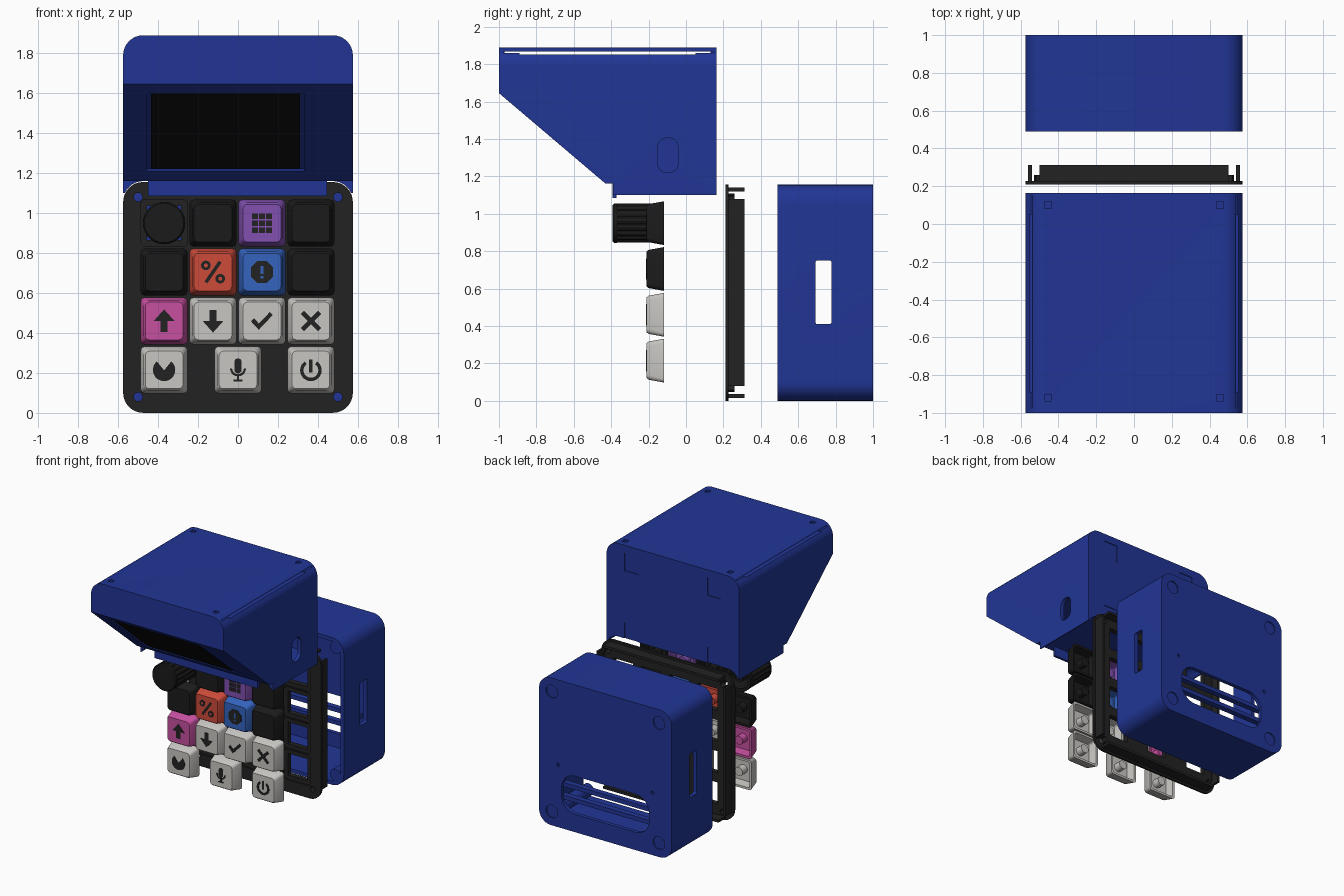
import bpy, bmesh, math
from mathutils import Matrix
from math import cos, sin, radians

if "Cube" in bpy.data.objects:
    bpy.data.objects.remove(bpy.data.objects["Cube"])


def material(name, r, g, b):
    m = bpy.data.materials.new(name)
    m.use_nodes = True
    m.diffuse_color = (r, g, b, 1)
    m.node_tree.nodes["Principled BSDF"].inputs["Base Color"].default_value = (r, g, b, 1)
    return m


BLUE = material("case blue", .015, .036, .30)
PANEL = material("panel black", .016, .016, .016)
SCREEN = material("screen black", .005, .005, .005)
DARK = material("key black", .011, .011, .011)
PURPLE = material("key purple", .22, .08, .43)
RED = material("key red", .61, .07, .042)
AZURE = material("key azure", .034, .127, .515)
PINK = material("key pink", .565, .08, .352)
WHITE = material("key white", .578, .564, .539)


# ---------- helpers ----------
def arc(cx, cz, r, a0, a1, n=8):
    angles = [radians(a0 + (a1 - a0) * i / n) for i in range(n + 1)]
    return [(cx + r * cos(a), cz + r * sin(a)) for a in angles]


def circle(cx, cz, r, n=24):
    return arc(cx, cz, r, 0, 360 - 360 / n, n - 1)


def rounded(cx, cz, w, h, r, n=8):
    x, z = w / 2 - r, h / 2 - r
    return (arc(cx + x, cz + z, r, 0, 90, n) + arc(cx - x, cz + z, r, 90, 180, n)
            + arc(cx - x, cz - z, r, 180, 270, n) + arc(cx + x, cz - z, r, 270, 360, n))


def bar_shape(x0, z0, x1, z1, w):
    d = math.hypot(x1 - x0, z1 - z0)
    nx, nz = -(z1 - z0) / d * w / 2, (x1 - x0) / d * w / 2
    return [(x0 + nx, z0 + nz), (x1 + nx, z1 + nz), (x1 - nx, z1 - nz), (x0 - nx, z0 - nz)]


def loft(name, loops, mat=None, axis="y"):
    """Skin a list of (outline, depth) loops and cap both ends."""
    bm = bmesh.new()
    rings = []
    for pts, d in loops:
        rings.append([bm.verts.new((u, d, v) if axis == "y" else (d, u, v)) for u, v in pts])
    for a, b in zip(rings, rings[1:]):
        for i in range(len(a)):
            j = (i + 1) % len(a)
            bm.faces.new((a[i], a[j], b[j], b[i]))
    bm.faces.new(rings[0])
    bm.faces.new(rings[-1])
    bmesh.ops.recalc_face_normals(bm, faces=bm.faces)
    mesh = bpy.data.meshes.new(name)
    bm.to_mesh(mesh)
    bm.free()
    ob = bpy.data.objects.new(name, mesh)
    bpy.context.collection.objects.link(ob)
    if mat:
        mesh.materials.append(mat)
    return ob


def prism(name, pts, d0, d1, mat=None, axis="y"):
    return loft(name, [(pts, d0), (pts, d1)], mat, axis)


def box(name, x0, x1, y0, y1, z0, z1, mat=None):
    return prism(name, [(x0, z0), (x1, z0), (x1, z1), (x0, z1)], y0, y1, mat)


def cut(target, *cutters):
    for c in cutters:
        c.hide_render = True
        mod = target.modifiers.new("cut", "BOOLEAN")
        mod.operation, mod.solver, mod.object = "DIFFERENCE", "EXACT", c
        bpy.context.view_layer.objects.active = target
        bpy.ops.object.modifier_apply(modifier=mod.name)
        bpy.data.objects.remove(c)


CORNERS = [(sx * .5, z) for sx in (-1, 1) for z in (.08, 1.08)]

# ---------- display hood ----------
outline = (arc(.475, 1.79, .1, 0, 90) + arc(-.475, 1.79, .1, 90, 180) + [(-.575, 1.1)]
           + arc(-.475, 1.06, .1, 156, 90) + arc(.475, 1.06, .1, 90, 24) + [(.575, 1.1)])
hood = prism("display_hood", outline, -1, .163, BLUE)
cut(hood, prism("slope_cutter", [(-1.1, 1.73), (-.43, 1.161), (-.39, 1.161), (-.39, 1), (-1.1, 1)],
                -.7, .7, axis="x"))
inner = (arc(.47, 1.795, .075, 0, 90) + arc(-.47, 1.795, .075, 90, 180) + [(-.545, 1.19), (.545, 1.19)])
cavity = prism("hood_cavity", inner, -.97, .13)
cut(cavity, prism("inner_slope_cutter", [(-1.1, 1.77), (-.41, 1.185), (-.41, 1), (-1.1, 1)], -.7, .7, axis="x"))
cut(hood, cavity)
for s in (-1, 1):
    cut(hood, box("vent_cutter", *sorted((s * .48, s * .6)), -.89, .05, 1.853, 1.868),
        box("vent_end_cutter", *sorted((s * .48, s * .6)), -.975, .15, 1.861, 1.868))
    for y in (.1, -.92):
        cut(hood, box("lid_mark", s * .455 - .018, s * .455 + .018, y - .018, y + .018, 1.88, 1.92))
    for z in (1.76, 1.215):
        cut(hood, box("back_mark", s * .36 - .06, s * .36 + .06, .157, .2, z - .07, z + .07))
cut(hood, prism("side_port", rounded(-.097, 1.313, .11, .185, .05), .5, .6, axis="x"))
box("hood_lip", -.45, .445, -.392, -.372, 1.085, 1.175, BLUE)

# screen set into the slope
tilt = Matrix.Translation((-.0625, -.718, 1.405)) @ Matrix.Rotation(radians(49.6), 4, "X")


def on_slope(name, w, h, d0, d1, mat=None):
    ob = box(name, -w / 2, w / 2, d0, d1, -h / 2, h / 2, mat)
    ob.data.transform(tilt)
    return ob


cut(hood, on_slope("screen_opening", .785, .6, -.06, .06))
on_slope("screen_frame", .80, .615, .012, .04, BLUE)
on_slope("screen", .745, .57, .004, .02, SCREEN)

# ---------- keypad panel ----------
COLS = (-.37, -.125, .12, .365)
ROWS = (.95, .705, .46, .215)
SPOTS = [(x, z) for z in ROWS[:3] for x in COLS] + [(x, ROWS[3]) for x in (-.37, 0, .365)]
plate = prism("panel_plate", rounded(0, .578, 1.15, 1.155, .1), .21, .228, PANEL)
backing = prism("panel_backing", rounded(0, .578, 1.06, 1.06, .07), .227, .26, PANEL)
for x, z in SPOTS:
    cut(plate, prism("pocket", rounded(x, z, .236, .236, .025, 3), .2, .218))
    for part in (plate, backing):
        cut(part, box("switch_hole", x - .085, x + .085, .2, .3, z - .085, z + .085))
for x, z in CORNERS:
    for part in (plate, backing):
        cut(part, prism("screw_hole", circle(x, z, .022, 16), .2, .3))
for s in (-1, 1):
    x, z = s * .55, .578 + s * .552
    box("panel_side_rim", x - .01, x + .01, .227, .312, .08, 1.08, PANEL)
    box("panel_end_rim", -.5, .5, .227, .312, z - .01, z + .01, PANEL)

# ---------- back case ----------
outer, hollow = rounded(0, .578, 1.15, 1.155, .1), rounded(0, .578, 1.09, 1.095, .07)
case = loft("back_case", [(outer, 1), (outer, .49), (hollow, .49), (hollow, .97)], BLUE)
cut(case, prism("side_slot", rounded(.735, .58, .085, .34, .01), -.7, .7, axis="x"),
    prism("back_opening", rounded(0, .29, .76, .3, .12), .9, 1.1))
for s in (-1, 1):
    cut(case, prism("pin_hole", circle(s * .41, .49, .013, 12), .985, 1.1))
    box("vent_bar", -.4, .4, .94, .985, .29 + s * .05 - .016, .29 + s * .05 + .016, BLUE)
for x, z in CORNERS:
    prism("screw_post", circle(x, z, .048), .495, .975, BLUE)
    cut(case, prism("foot_recess", circle(x * .93, .578 + (z - .578) * .94, .05), .99, 1.1))

# ---------- keys ----------
FRONT = -.21


def key(x, z, mat):
    def sq(w, r):
        return rounded(x, z, w, w, r, 4)
    loft("key_cap", [(sq(.188, .02), FRONT), (sq(.204, .026), FRONT + .01), (sq(.234, .02), -.118),
                     (sq(.2, .015), -.118), (sq(.18, .015), -.185)], mat)
    prism("key_stem", circle(x, z, .034, 16), -.187, -.125, mat)


colours = [DARK, PURPLE, DARK, DARK, RED, AZURE, DARK, PINK] + [WHITE] * 6
for (x, z), mat in zip(SPOTS[1:], colours):
    key(x, z, mat)

# ribbed turning knob
kx, kz = SPOTS[0]


def ribs(r0, r1, n=72):
    return [(kx + (r0 if i % 4 < 2 else r1) * cos(i * math.tau / n),
             kz + (r0 if i % 4 < 2 else r1) * sin(i * math.tau / n)) for i in range(n)]


loft("knob", [(ribs(.098, .098), -.392), (ribs(.105, .105), -.384), (ribs(.105, .105), -.37),
              (ribs(.105, .098), -.369), (ribs(.105, .098), -.15), (ribs(.106, .106), -.149),
              (ribs(.106, .106), -.12), (ribs(.08, .08), -.12), (ribs(.08, .08), -.3)], DARK)
prism("knob_stem", circle(kx, kz, .035, 16), -.31, -.13, DARK)


# ---------- symbols on the keys ----------
def symbol(name, x, z, shapes, mat=PANEL, lift=.003):
    for pts in shapes:
        prism(name, [(x + u, z + v) for u, v in pts], FRONT - lift, FRONT + .001, mat)


def square(u, v, w, h):
    return [(u - w / 2, v - h / 2), (u + w / 2, v - h / 2), (u + w / 2, v + h / 2), (u - w / 2, v + h / 2)]


def ring(u, v, r, t, a0, a1):
    return arc(u, v, r, a0, a1, 24) + arc(u, v, r - t, a1, a0, 24)


symbol("grid_symbol", COLS[2], ROWS[0], [square(u * .035, v * .035, .028, .028) for u in (-1, 0, 1) for v in (-1, 0, 1)])
dots = [(-.036, .033), (.036, -.033)]
symbol("percent_symbol", COLS[1], ROWS[1], [bar_shape(-.036, -.052, .036, .052, .017)] + [circle(u, v, .024) for u, v in dots])
symbol("percent_center", COLS[1], ROWS[1], [circle(u, v, .01, 12) for u, v in dots], RED, .004)
symbol("alert_symbol", COLS[2], ROWS[1], [arc(0, 0, .06, 22.5, 337.5, 7)])
symbol("alert_mark", COLS[2], ROWS[1], [square(0, .01, .013, .04), square(0, -.027, .013, .013)], AZURE, .004)
arrow = [(-.018, -.055), (.018, -.055), (.018, 0), (.052, 0), (0, .058), (-.052, 0), (-.018, 0)]
symbol("up_symbol", COLS[0], ROWS[2], [arrow])
symbol("down_symbol", COLS[1], ROWS[2], [[(u, -v) for u, v in arrow]])
symbol("check_symbol", COLS[2], ROWS[2], [[(-.055, -.002), (-.04, .014), (-.016, -.012), (.04, .045), (.054, .03), (-.016, -.044)]])
symbol("cross_symbol", COLS[3], ROWS[2], [bar_shape(-.043, -.043 * s, .043, .043 * s, .022) for s in (-1, 1)])
symbol("notched_disc_symbol", COLS[0], ROWS[3], [arc(0, 0, .056, 130, 410, 28) + [(0, -.002)]])
symbol("microphone_symbol", 0, ROWS[3], [rounded(0, .02, .036, .075, .0178), ring(0, .008, .04, .011, 180, 360),
                                         square(0, -.04, .012, .03), square(0, -.053, .045, .01)])
symbol("power_symbol", COLS[3], ROWS[3], [ring(0, -.002, .054, .017, 125, 415), square(0, .02, .018, .065)])

# ---------- shading ----------
for ob in bpy.context.scene.objects:
    ob.select_set(ob.type == "MESH")
bpy.context.view_layer.objects.active = hood
bpy.ops.object.shade_smooth_by_angle(angle=radians(30))
